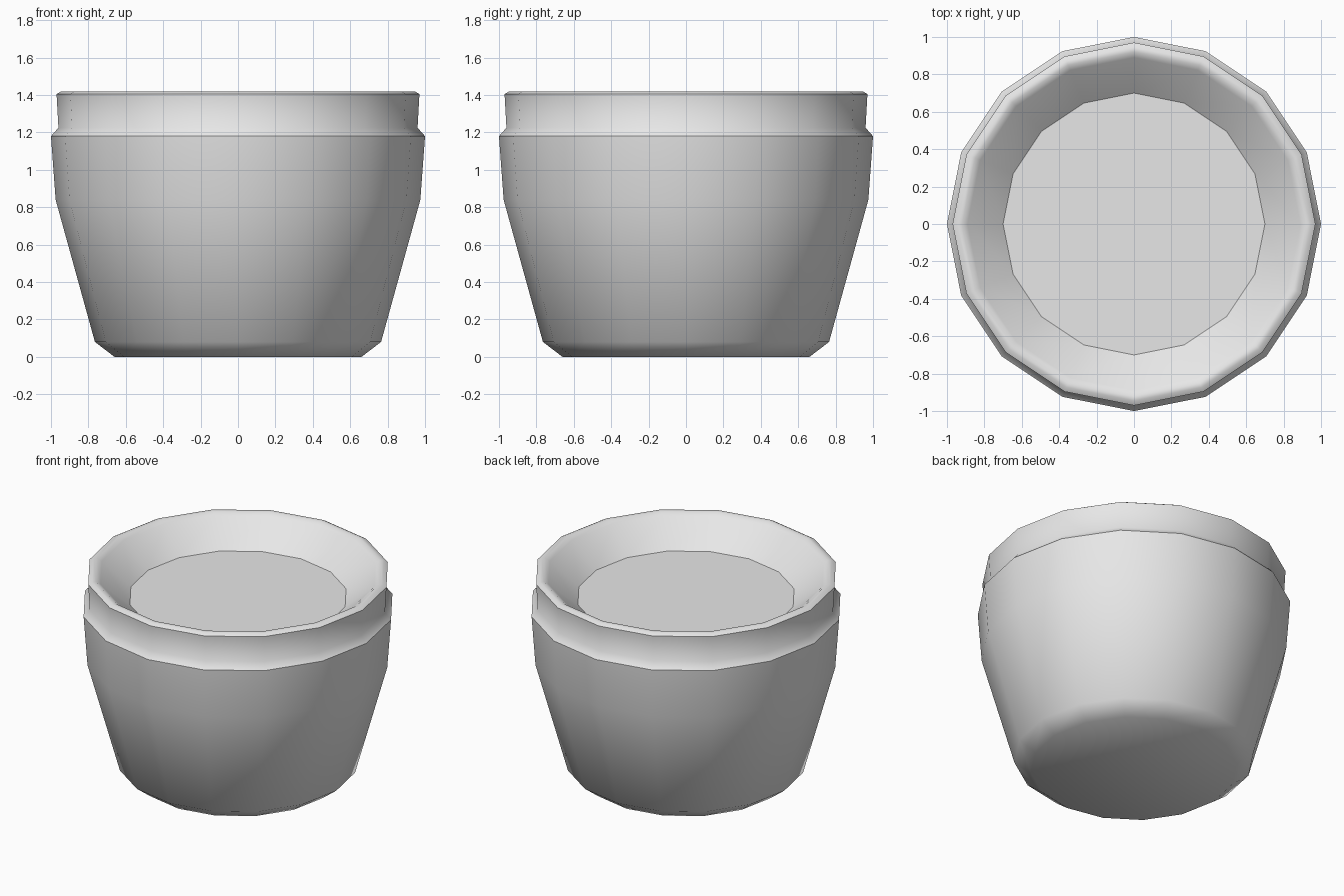
import bpy
import bmesh
import math

SIDES = 16

cube = bpy.data.objects.get("Cube")
if cube:
    bpy.data.objects.remove(cube, do_unlink=True)

# Plain grey material
grey = bpy.data.materials.new("light_grey")
grey.use_nodes = True
grey.diffuse_color = (0.8, 0.8, 0.8, 1)
grey.node_tree.nodes["Principled BSDF"].inputs["Base Color"].default_value = (0.8, 0.8, 0.8, 1)


def ring(bm, radius, z):
    """Add one ring of vertices."""
    step = math.tau / SIDES
    return [bm.verts.new((radius * math.cos(i * step), radius * math.sin(i * step), z))
            for i in range(SIDES)]


def lathe(name, profile, cap_start=False, cap_end=False):
    """Join rings along a profile of (radius, height) points."""
    bm = bmesh.new()
    rings = [ring(bm, r, z) for r, z in profile]
    for low, high in zip(rings, rings[1:]):
        for i in range(SIDES):
            j = (i + 1) % SIDES
            bm.faces.new((low[i], low[j], high[j], high[i]))
    if cap_start:
        bm.faces.new(rings[0][::-1])
    if cap_end:
        bm.faces.new(rings[-1])
    mesh = bpy.data.meshes.new(name)
    bm.to_mesh(mesh)
    bm.free()
    mesh.materials.append(grey)
    obj = bpy.data.objects.new(name, mesh)
    bpy.context.collection.objects.link(obj)
    return obj


# Pot wall: base chamfer, flared body, shoulder, collar, rounded rim, inner slope
pot = lathe("pot_body", [
    (0.66, 0.0), (0.765, 0.08), (0.975, 0.84), (1.0, 1.18),
    (0.96, 1.225), (0.97, 1.405), (0.945, 1.42), (0.92, 1.42),
    (0.89, 1.40), (0.70, 1.24),
], cap_start=True)

# Flat recessed floor inside the rim
floor = lathe("recessed_floor", [(0.70, 1.24)], cap_end=True)

# Smooth the wall, keeping the shoulder and collar creases sharp
bpy.ops.object.select_all(action="DESELECT")
pot.select_set(True)
bpy.context.view_layer.objects.active = pot
bpy.ops.object.shade_smooth_by_angle(angle=math.radians(45))
